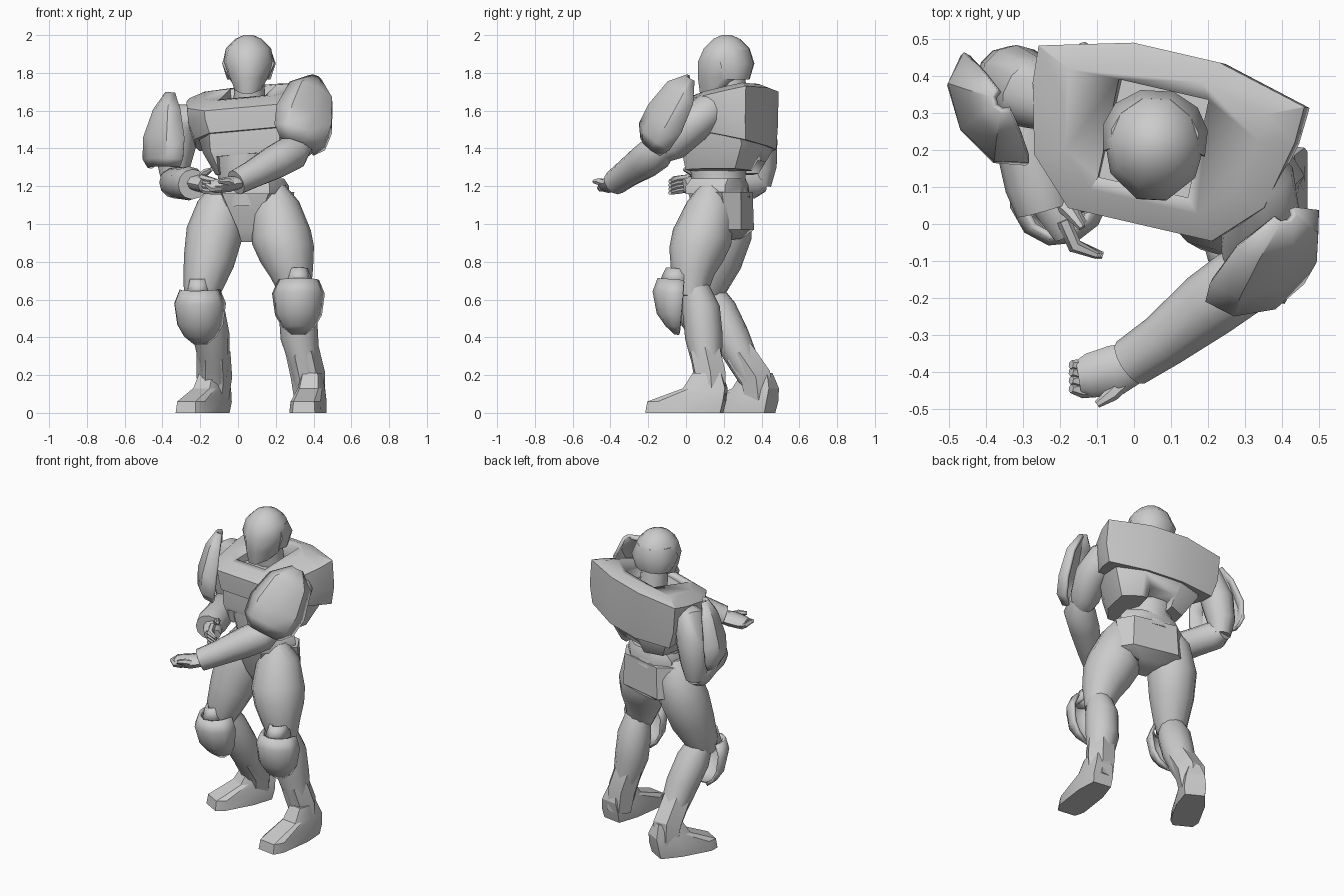
import bpy, bmesh
from math import radians, sin, cos, pi
from mathutils import Vector, Matrix


def finish(name, bm, angle=40):
    bmesh.ops.recalc_face_normals(bm, faces=bm.faces)
    me = bpy.data.meshes.new(name)
    bm.to_mesh(me)
    bm.free()
    ob = bpy.data.objects.new(name, me)
    bpy.context.collection.objects.link(ob)
    bpy.ops.object.select_all(action='DESELECT')
    ob.select_set(True)
    bpy.context.view_layer.objects.active = ob
    bpy.ops.object.shade_smooth_by_angle(angle=radians(angle))
    return ob


def skin(name, rings, angle):
    """Bridge rings of points and cap both ends."""
    bm = bmesh.new()
    vs = [[bm.verts.new(p) for p in r] for r in rings]
    n = len(vs[0])
    for a, b in zip(vs, vs[1:]):
        for i in range(n):
            j = (i + 1) % n
            bm.faces.new((a[i], a[j], b[j], b[i]))
    bm.faces.new(vs[0])
    bm.faces.new(vs[-1])
    return finish(name, bm, angle)


def limb(name, path, sides=12, flat=1.0, angle=50):
    """Tube along (x, y, z, radius) points."""
    pts = [Vector(p[:3]) for p in path]
    rings = []
    axis = (pts[-1] - pts[0]).normalized()
    ref = Vector((0, 0, 1)) if abs(axis.z) < 0.75 else Vector((0, 1, 0))
    for i, p in enumerate(pts):
        t = (pts[min(i + 1, len(pts) - 1)] - pts[max(i - 1, 0)]).normalized()
        a = t.cross(ref).normalized()
        b = a.cross(t)
        r = path[i][3]
        rings.append([p + a * r * cos(2 * pi * k / sides) + b * r * flat * sin(2 * pi * k / sides)
                      for k in range(sides)])
    return skin(name, rings, angle)


def loft(name, M, rings, angle=35):
    """Stack mirrored half profiles given as (z, tilt, [(u, v)...])."""
    out = []
    for z, tilt, half in rings:
        loop = half + [(-u, v) for u, v in reversed(half)]
        out.append([M @ Vector((u, v, z + tilt * v)) for u, v in loop])
    return skin(name, out, angle)


def shell(name, loc, out, up, rows, cols=6, thick=0.02, angle=35):
    """Curved armour plate from rows of (height, half width, depth)."""
    o = Vector(out).normalized()
    u = Vector(up)
    u = (u - o * u.dot(o)).normalized()
    s = o.cross(u)
    bm = bmesh.new()
    grid = []
    for b, w, d in rows:
        ts = [-pi / 2 + pi * k / cols for k in range(cols + 1)]
        grid.append([bm.verts.new(Vector(loc) + u * b + s * w * sin(t) + o * d * cos(t)) for t in ts])
    for r0, r1 in zip(grid, grid[1:]):
        for i in range(cols):
            bm.faces.new((r0[i], r0[i + 1], r1[i + 1], r1[i]))
    ob = finish(name, bm, angle)
    m = ob.modifiers.new("thickness", 'SOLIDIFY')
    m.thickness = thick
    m.offset = 0
    return ob


def cut(target, name, M, size):
    bm = bmesh.new()
    bmesh.ops.create_cube(bm, size=1, matrix=M @ Matrix.Diagonal((*size, 1)))
    c = finish(name, bm)
    c.hide_render = True
    c.display_type = 'WIRE'
    m = target.modifiers.new("cut", 'BOOLEAN')
    m.object = c
    m.solver = 'EXACT'


def frame(x, y, z, yaw, roll=0):
    return (Matrix.Translation((x, y, z)) @ Matrix.Rotation(radians(yaw), 4, 'Z')
            @ Matrix.Rotation(radians(roll), 4, 'Y'))


def scaled(prof, su, sv):
    return [(u * su, v * sv) for u, v in prof]


def egg(w, f, b):
    return [(.3 * w, f), (.85 * w, .55 * f), (w, .01), (.78 * w, .65 * b), (.3 * w, b)]


# Torso: wide yoke with collar well, ribcage with waist notches, abdomen
T = frame(.08, .23, 1.5, -13, -5)
Y = [(.2, -.24), (.32, -.12), (.365, .07), (.37, .17), (.12, .235)]
yoke = loft("chest_yoke", T, [
    (-.05, -.2, scaled(Y, .92, .98)), (.05, -.1, scaled(Y, 1, 1)),
    (.165, .2, scaled(Y, 1, 1)), (.2, .2, scaled(Y, .74, .74))], 30)
cut(yoke, "collar_cutter", T @ Matrix.Translation((-.01, -.005, .24)), (.25, .27, .2))
ribs = loft("ribcage", T, [
    (-.225, 0, [(.15, -.2), (.2, -.1), (.2, .08), (.1, .14)]),
    (-.1, 0, [(.19, -.22), (.26, -.1), (.27, .13), (.12, .21)]),
    (.05, 0, [(.19, -.215), (.29, -.1), (.29, .1), (.12, .2)])], 50)
cut(ribs, "front_waist_cutter", T @ Matrix.Translation((-.05, -.2, -.21)), (.22, .4, .16))
cut(ribs, "back_waist_cutter", T @ Matrix.Translation((-.02, .2, -.23)), (.16, .38, .13))
limb("abdomen", [(.05, .19, 1.12, .15), (.04, .175, 1.22, .14), (.035, .17, 1.3, .15), (.04, .18, 1.44, .16)])

# Head
limb("neck", [(.06, .26, 1.58, .085), (.06, .23, 1.78, .08)])
H = frame(.055, .21, 0, -3)
loft("head", H, [
    (1.73, .3, egg(.08, -.135, .06)), (1.785, .1, egg(.11, -.145, .11)),
    (1.86, 0, egg(.135, -.144, .145)), (1.93, 0, egg(.12, -.114, .125)),
    (1.98, 0, egg(.07, -.065, .075)), (2.0, 0, egg(.025, -.02, .03))], 60)
loft("helmet_back", H, [
    (1.765, 0, [(.1, -.01), (.115, .05), (.09, .1), (.035, .125)]),
    (1.85, 0, [(.138, -.02), (.142, .05), (.112, .11), (.045, .15)]),
    (1.92, 0, [(.115, -.01), (.118, .04), (.094, .085), (.038, .128)])], 50)

# Pelvis: belt and wedge, narrow in front and flared at the back
P = frame(.07, .18, 0, -13)
loft("belt", P, [
    (1.16, 0, [(.135, -.155), (.185, -.04), (.19, .07), (.1, .135)]),
    (1.2, 0, [(.135, -.155), (.185, -.04), (.19, .07), (.1, .135)]),
    (1.24, 0, [(.12, -.13), (.16, -.04), (.16, .08), (.08, .12)])])
loft("pelvis", P, [
    (.91, .1, [(.04, -.06), (.05, 0), (.08, .08), (.06, .1)]),
    (.97, 0, [(.05, -.1), (.07, 0), (.21, .09), (.15, .15)]),
    (1.17, 0, [(.13, -.145), (.17, -.03), (.22, .06), (.14, .145)])])

# Thighs and shins
limb("left_thigh", [(.19, .13, 1.2, .06), (.2, .13, 1.1, .125), (.23, .085, .93, .16),
                    (.26, .055, .84, .148), (.285, .035, .74, .115), (.31, .03, .61, .075)])
limb("right_thigh", [(-.08, .22, 1.2, .06), (-.09, .22, 1.1, .125), (-.125, .2, .95, .15),
                     (-.155, .16, .8, .135), (-.19, .11, .65, .1), (-.2, .11, .58, .075)])
limb("left_shin", [(.31, .05, .66, .075), (.315, .08, .55, .1), (.325, .095, .4, .1),
                   (.35, .11, .27, .08), (.37, .12, .15, .07), (.38, .13, .06, .06)])
limb("right_shin", [(-.19, .12, .64, .075), (-.17, .17, .54, .1), (-.14, .24, .4, .097),
                    (-.125, .31, .26, .08), (-.125, .37, .15, .07), (-.125, .39, .07, .06)])

# Boots: angular shafts and wedge feet
limb("left_boot_shaft", [(.34, .1, .33, .09), (.37, .13, .2, .092), (.38, .14, .06, .08)], 6, angle=25)
limb("right_boot_shaft", [(-.13, .28, .32, .09), (-.125, .37, .19, .094), (-.13, .385, .06, .08)], 6, angle=25)
for name, M, k in (("left_foot", frame(.385, .06, 0, -8), 1),
                   ("right_foot", frame(-.16, .33, 0, -29), .9)):
    loft(name, M, [
        (0, 0, [(.06, -.27 * k), (.085, -.21 * k), (.085, 0), (.06, .13)]),
        (.06, 0, [(.055, -.26 * k), (.08, -.2 * k), (.085, 0), (.065, .145)]),
        (.13, 0, [(.05, -.07), (.065, -.03), (.07, .04), (.055, .155)]),
        (.21, 0, [(.04, -.02), (.05, .01), (.055, .06), (.03, .13)])], 25)

# Knee guards with small upper tabs
guard = [(.1, .1, .13), (.03, .13, .15), (-.08, .115, .12), (-.14, .08, .07), (-.18, .03, .02)]
tab = [(.16, .045, .09), (.08, .065, .12)]
for side, loc, out in (("left", (.32, -.02, .6), (.02, -1, .08)),
                       ("right", (-.2, .1, .55), (-.2, -1, -.05))):
    shell(side + "_knee_guard", loc, out, (0, 0, 1), guard, 6)
    shell(side + "_knee_tab", loc, out, (0, 0, 1), tab, 4)

# Arms
limb("left_upper_arm", [(.29, .19, 1.63, .07), (.34, .12, 1.6, .095), (.35, .03, 1.52, .1),
                        (.32, -.07, 1.42, .09), (.3, -.12, 1.38, .06)])
limb("left_forearm", [(.34, -.1, 1.42, .06), (.29, -.155, 1.38, .095), (.2, -.22, 1.33, .092),
                      (.08, -.315, 1.265, .075), (-.01, -.375, 1.22, .068)])
limb("right_upper_arm", [(-.18, .3, 1.58, .06), (-.28, .355, 1.56, .1), (-.32, .385, 1.43, .1),
                         (-.34, .395, 1.3, .085), (-.34, .39, 1.2, .06)])
limb("right_forearm", [(-.345, .42, 1.22, .05), (-.335, .36, 1.22, .085), (-.29, .22, 1.215, .085),
                       (-.26, .11, 1.215, .09), (-.24, .04, 1.21, .08)])

# Shoulder plates
shell("left_shoulder_plate", (.355, -.075, 1.58), (.5, -.75, .3), (.09, .21, .36),
      [(.22, .03, .03), (.13, .13, .08), (-.03, .17, .1), (-.14, .155, .1), (-.2, .1, .06)], 4)
shell("right_shoulder_plate", (-.365, .32, 1.48), (-.85, -.5, .1), (0, .03, 1),
      [(.21, .03, .03), (.12, .1, .08), (-.03, .165, .11), (-.14, .165, .1), (-.18, .14, .07)], 4)

# Hands: palm, fingers and thumb
limb("left_palm", [(.01, -.37, 1.22, .055), (-.05, -.395, 1.21, .068), (-.12, -.41, 1.2, .06),
                   (-.15, -.415, 1.2, .045)], 8, .6)
for i, y in enumerate((-.445, -.422, -.4, -.38)):
    limb(f"left_finger_{i + 1}", [(-.09, y, 1.195, .022), (-.14, y - .005, 1.19, .021),
                                  (-.17, y, 1.21, .012)], 6)
limb("left_thumb", [(-.02, -.42, 1.21, .022), (-.06, -.46, 1.225, .02), (-.1, -.488, 1.225, .01)], 6)
limb("right_palm", [(-.25, .09, 1.22, .05), (-.21, .04, 1.215, .055), (-.17, -.02, 1.205, .05)], 8, .8)
for i in range(4):
    z = 1.245 - i * .02
    limb(f"right_finger_{i + 1}", [(-.19, .01, z, .02), (-.16, -.06, z - .01, .02),
                                   (-.1 + i * .005, -.085, z - .02, .01)], 6)
limb("right_thumb", [(-.2, .06, 1.24, .022), (-.17, .03, 1.275, .02), (-.14, -.01, 1.29, .01)], 6)
